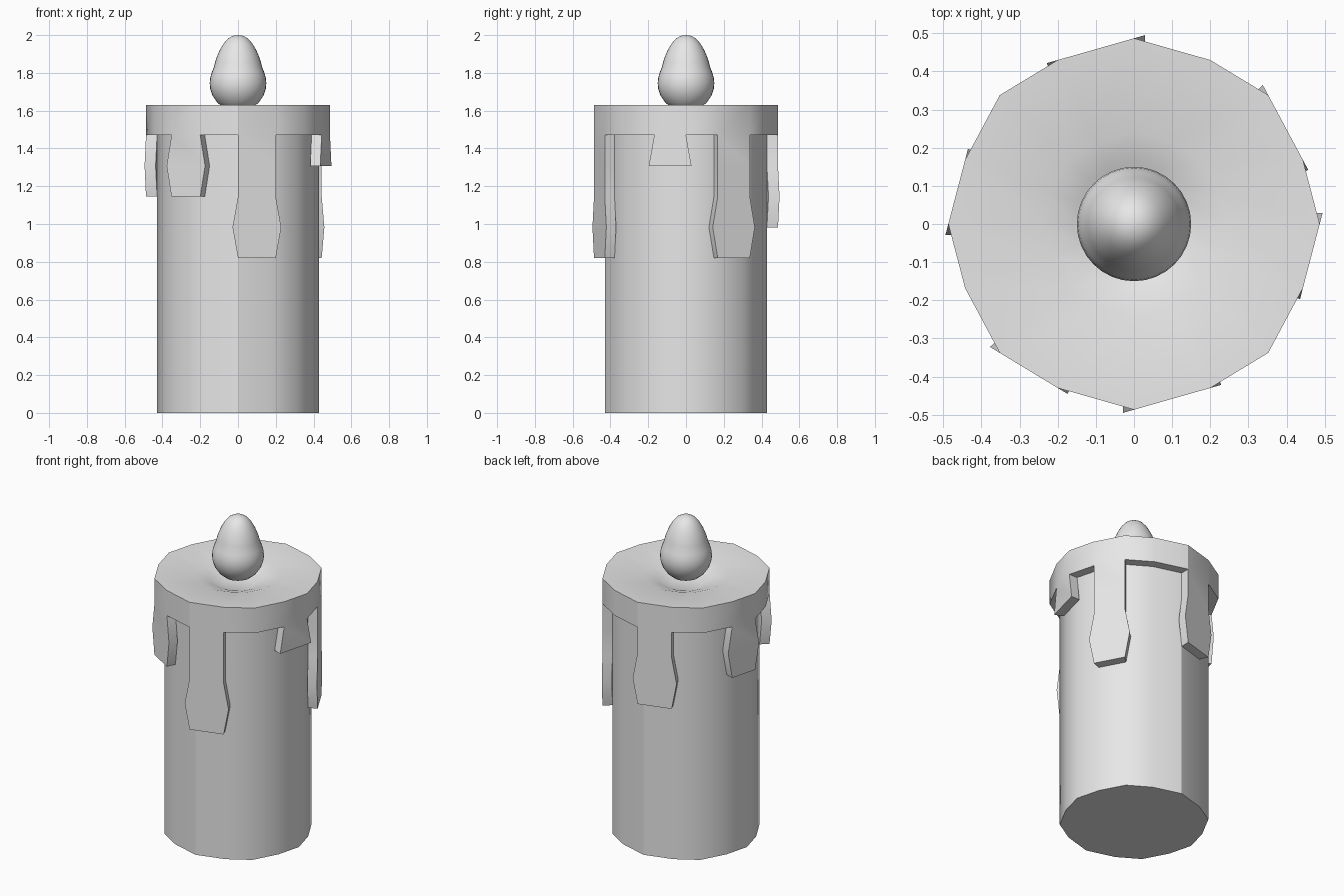
import bpy, bmesh, math
from mathutils import Vector

if "Cube" in bpy.data.objects:
    bpy.data.objects.remove(bpy.data.objects["Cube"])

GREY = (0.8, 0.8, 0.8, 1.0)
mat = bpy.data.materials.new("plain grey")
mat.use_nodes = True
mat.diffuse_color = GREY
mat.node_tree.nodes["Principled BSDF"].inputs["Base Color"].default_value = GREY

# Sixteen-sided outline: one quarter, turned four times
QUARTER = [(0.487, 0), (0.443, 0.168), (0.352, 0.338), (0.20, 0.43)]
OUTLINE = []
for sx, sy, order in ((1, 1, 1), (-1, 1, -1), (-1, -1, 1), (1, -1, -1)):
    pts = QUARTER if order == 1 else [(0, 0.487)] + QUARTER[:0:-1]
    OUTLINE += [(sx * x, sy * y) for x, y in pts]
# Third quarter starts at -x and the fourth at -y, so the loop closes
N = len(OUTLINE)
INNER = 0.88                      # body size relative to the cap
CAP_BOTTOM, CAP_TOP, STEP = 1.47, 1.63, 0.1625


def ring(bm, scale, z):
    return [bm.verts.new((x * scale, y * scale, z)) for x, y in OUTLINE]


def bridge(bm, a, b, skip=()):
    n = len(a)
    for i in range(n):
        if i not in skip:
            j = (i + 1) % n
            bm.faces.new((a[i], a[j], b[j], b[i]))


def finish(bm, name, angle):
    bmesh.ops.recalc_face_normals(bm, faces=bm.faces)
    mesh = bpy.data.meshes.new(name)
    bm.to_mesh(mesh)
    bm.free()
    mesh.materials.append(mat)
    obj = bpy.data.objects.new(name, mesh)
    bpy.context.collection.objects.link(obj)
    bpy.ops.object.select_all(action='DESELECT')
    obj.select_set(True)
    bpy.context.view_layer.objects.active = obj
    bpy.ops.object.shade_smooth_by_angle(angle=math.radians(angle))
    return obj


# Candle body
bm = bmesh.new()
low, high = ring(bm, INNER, 0), ring(bm, INNER, 1.5)
bridge(bm, low, high)
bm.faces.new(low)
bm.faces.new(high)
finish(bm, "candle_body", 31)

# Melted cap: dished top, rim, and drips hanging from the underside
DRIPS = {1: 4, 4: 3, 7: 2, 10: 2, 12: 4, 15: 1}   # outline side: length in steps
bm = bmesh.new()
rim = ring(bm, 1, CAP_TOP)
outer = ring(bm, 1, CAP_BOTTOM)
inner = ring(bm, INNER, CAP_BOTTOM)
bridge(bm, outer, rim)
bridge(bm, inner, outer, skip=DRIPS)
last = rim
for scale, z in ((0.5, 1.618), (0.33, 1.59), (0.18, 1.56)):
    nxt = ring(bm, scale, z)
    bridge(bm, last, nxt)
    last = nxt
bm.faces.new(last)

for side, steps in DRIPS.items():
    j = (side + 1) % N
    loop = [outer[side], outer[j], inner[j], inner[side]]
    along = (outer[j].co - outer[side].co).normalized()
    base = [v.co.copy() for v in loop]
    for k in range(1, steps + 1):
        # The drip swells just above its tip
        swell = 0.03 if k == max(steps - 1, 1) else 0.0
        shift = [-swell, swell, swell, -swell]
        new = [bm.verts.new(p + along * s - Vector((0, 0, STEP * k)))
               for p, s in zip(base, shift)]
        bridge(bm, loop, new)
        loop = new
    bm.faces.new(loop)
finish(bm, "melted_cap", 31)

# Flame: round ball flowing into a narrower tip
PROFILE = [(0, 1.595), (0.045, 1.602), (0.08, 1.618), (0.11, 1.643),
           (0.135, 1.68), (0.147, 1.715), (0.15, 1.745), (0.147, 1.775),
           (0.138, 1.805), (0.128, 1.83), (0.122, 1.855), (0.112, 1.885),
           (0.097, 1.92), (0.078, 1.953), (0.055, 1.98), (0.028, 1.996),
           (0, 2.0)]
bm = bmesh.new()
verts = [bm.verts.new((r, 0, z)) for r, z in PROFILE]
edges = [bm.edges.new(pair) for pair in zip(verts, verts[1:])]
bmesh.ops.spin(bm, geom=verts + edges, cent=(0, 0, 0), axis=(0, 0, 1),
               angle=math.tau, steps=32)
bmesh.ops.remove_doubles(bm, verts=bm.verts, dist=0.0005)
finish(bm, "flame", 60)
